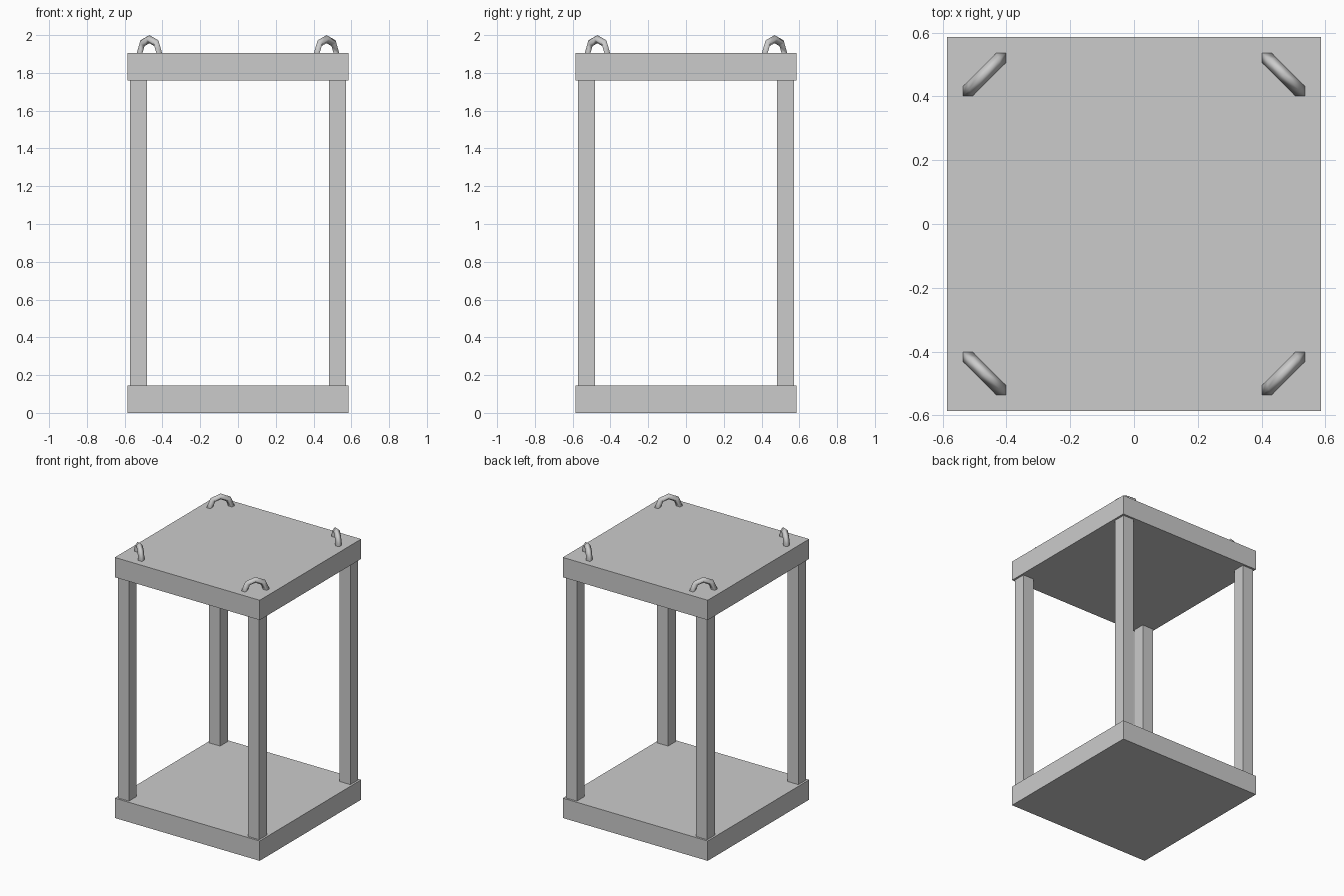
import bpy
from math import radians

if "Cube" in bpy.data.objects:
    bpy.data.objects.remove(bpy.data.objects["Cube"])


def box(name, center, size):
    bpy.ops.mesh.primitive_cube_add(size=1, location=center)
    ob = bpy.context.object
    ob.name = name
    ob.scale = size
    bpy.ops.object.transform_apply(location=False, rotation=False, scale=True)
    return ob


HALF = 0.586       # half width of the slabs
THICK = 0.145      # slab thickness
TOP = 1.905        # upper face of the roof slab

# Base and roof slabs
box("base_slab", (0, 0, THICK / 2), (2 * HALF, 2 * HALF, THICK))
box("roof_slab", (0, 0, TOP - THICK / 2), (2 * HALF, 2 * HALF, THICK))

for sx, x_name in ((-1, "left"), (1, "right")):
    for sy, y_name in ((-1, "front"), (1, "back")):
        # Corner post between the slabs
        height = TOP - 2 * THICK
        box(f"{y_name}_{x_name}_post", (sx * 0.527, sy * 0.527, TOP / 2),
            (0.089, 0.089, height))

        # Lifting ring set diagonally, half sunk into the roof
        bpy.ops.mesh.primitive_torus_add(
            major_segments=8, minor_segments=4,
            major_radius=0.0735, minor_radius=0.0215,
            location=(sx * 0.469, sy * 0.469, TOP),
            rotation=(radians(90), 0, radians(-45 * sx * sy)))
        ring = bpy.context.object
        ring.name = f"{y_name}_{x_name}_lifting_ring"
        bpy.ops.object.shade_smooth()
